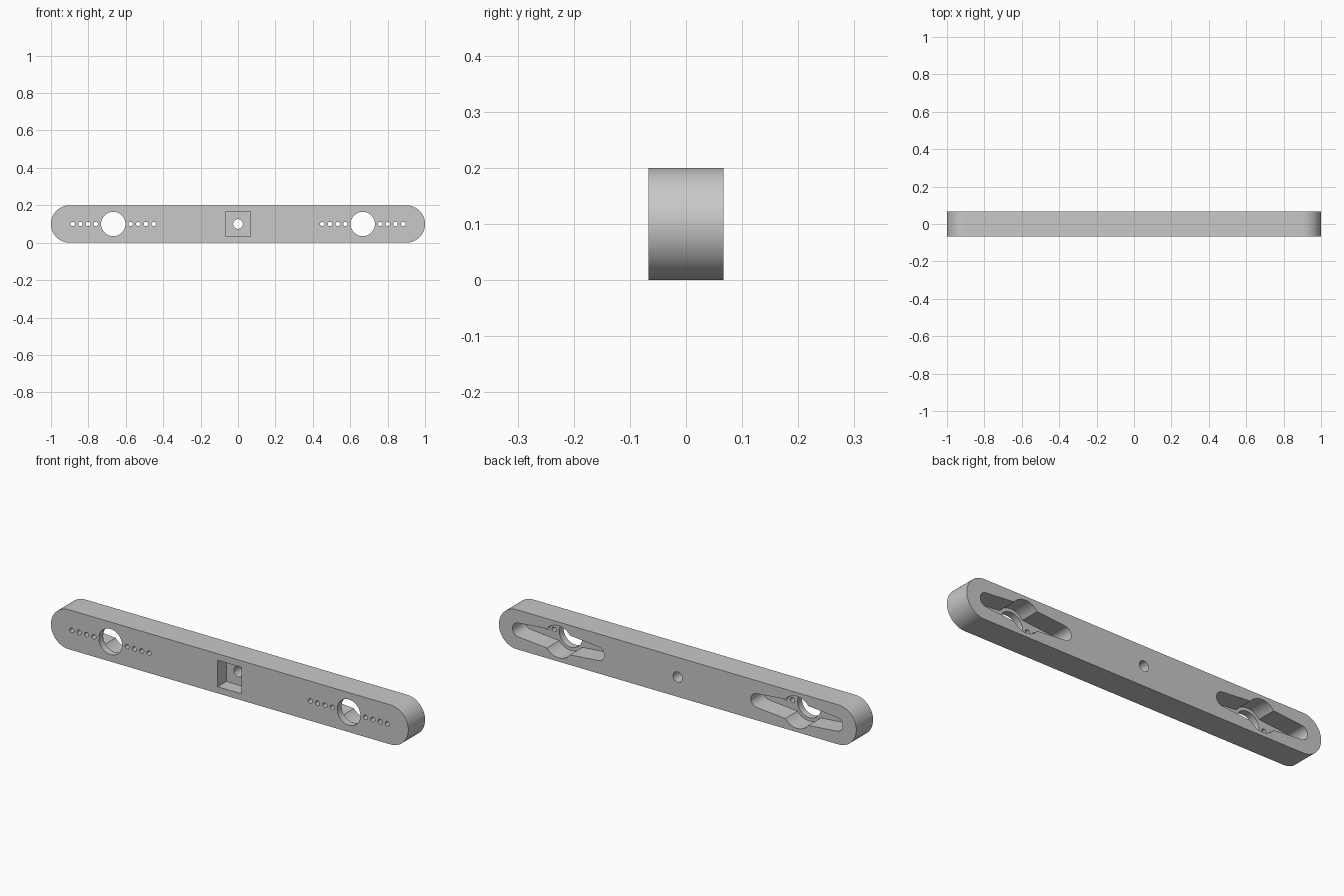
import bpy
import bmesh
from math import cos, sin, radians

cube = bpy.data.objects.get("Cube")
if cube:
    bpy.data.objects.remove(cube, do_unlink=True)

HALF_DEPTH, MID_Z = 0.067, 0.1
FRONT, BACK = -HALF_DEPTH, HALF_DEPTH

grey = bpy.data.materials.new("plain grey")
grey.use_nodes = True
grey.diffuse_color = (0.58, 0.58, 0.58, 1)
grey.node_tree.nodes["Principled BSDF"].inputs["Base Color"].default_value = grey.diffuse_color


def arc(cx, radius, start, end, steps=24):
    """Points of an arc around (cx, MID_Z), angles in degrees."""
    angles = [radians(start + (end - start) * i / steps) for i in range(steps + 1)]
    return [(cx + radius * cos(a), MID_Z + radius * sin(a)) for a in angles]


def circle(cx, radius, steps=32):
    return arc(cx, radius, 0, 360, steps)[:-1]


def prism(name, outline, y0, y1):
    """Extrude an x-z outline from y0 to y1."""
    bm = bmesh.new()
    face = bm.faces.new([bm.verts.new((x, y0, z)) for x, z in outline])
    new = bmesh.ops.extrude_face_region(bm, geom=[face])["geom"]
    moved = [v for v in new if isinstance(v, bmesh.types.BMVert)]
    bmesh.ops.translate(bm, verts=moved, vec=(0, y1 - y0, 0))
    bmesh.ops.recalc_face_normals(bm, faces=bm.faces)
    mesh = bpy.data.meshes.new(name)
    bm.to_mesh(mesh)
    bm.free()
    mesh.materials.append(grey)
    obj = bpy.data.objects.new(name, mesh)
    bpy.context.collection.objects.link(obj)
    return obj


# Bar with round ends
bar = prism("bar", arc(0.9, 0.1, -90, 90, 32) + arc(-0.9, 0.1, 90, 270, 32), FRONT, BACK)
bpy.context.view_layer.objects.active = bar


def cut(name, outline, y0=FRONT - 0.05, y1=BACK + 0.05):
    """Cut a prism out of the bar; by default right through."""
    cutter = prism(name, outline, y0, y1)
    cutter.hide_render = True
    mod = bar.modifiers.new(name, "BOOLEAN")
    mod.operation, mod.solver, mod.object = "DIFFERENCE", "EXACT", cutter
    bpy.ops.object.modifier_apply(modifier=name)
    bpy.data.objects.remove(cutter, do_unlink=True)


# Square recess in the front and the hole behind it
s = 0.067
cut("square_recess", [(-s, MID_Z - s), (s, MID_Z - s), (s, MID_Z + s), (-s, MID_Z + s)],
    FRONT - 0.05, FRONT + 0.07)
cut("centre_hole", circle(0, 0.026))

for side in (-1, 1):
    cx = side * 0.667
    # Two-armed recess in the back: round hub with tapering arms
    arms = (arc(cx, 0.081, 37, 143) + arc(cx - 0.222, 0.035, 96, 264)
            + arc(cx, 0.081, 217, 323) + arc(cx + 0.222, 0.035, -84, 84))
    cut("arm_recess", arms, FRONT + 0.035, BACK + 0.05)
    # Large hole and the rows of small holes beside it
    cut("large_hole", circle(cx, 0.065, 48))
    for direction in (-1, 1):
        for i in range(4):
            cut("small_hole", circle(cx + direction * (0.093 + 0.041 * i), 0.012, 20))

# Smooth curved walls, keep edges sharp
bpy.ops.object.select_all(action="DESELECT")
bar.select_set(True)
bpy.ops.object.shade_smooth_by_angle(angle=radians(25))
